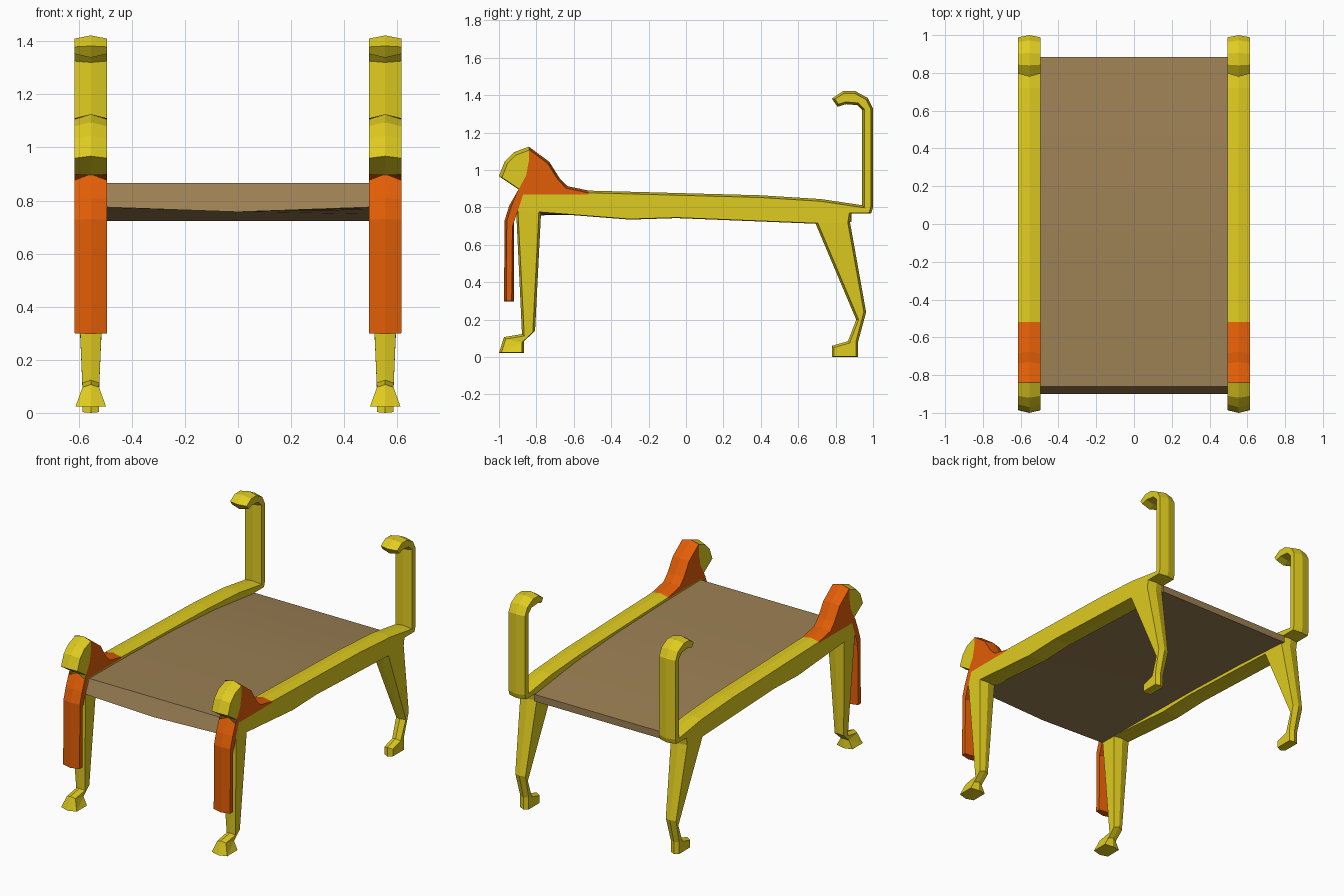
import bpy, bmesh
from mathutils import Vector, Matrix
from mathutils.geometry import tessellate_polygon

if "Cube" in bpy.data.objects:
    bpy.data.objects.remove(bpy.data.objects["Cube"])

CX = 0.5545      # centre of each animal-shaped side
HALF = 0.0605    # half thickness of the side
INSET = 0.012    # how far the flat cheeks step in from the ridge


def material(name, rgb):
    m = bpy.data.materials.new(name)
    m.diffuse_color = (*rgb, 1)
    m.use_nodes = True
    m.node_tree.nodes["Principled BSDF"].inputs["Base Color"].default_value = m.diffuse_color
    return m


yellow = material("gold yellow", (0.74, 0.60, 0.014))
orange = material("mane orange", (0.75, 0.11, 0.002))
brown = material("woven brown", (0.33, 0.215, 0.088))


def width(y, z):
    """Half thickness: full for the body, thin legs, flared front paws."""
    if z >= 0.7:
        return HALF
    if y < -0.86 and z < 0.05:
        return 0.057
    return 0.031 + max(0, z - 0.1) * 0.048


def add_object(name, bm, mat):
    me = bpy.data.meshes.new(name)
    bm.to_mesh(me)
    bm.free()
    me.materials.append(mat)
    ob = bpy.data.objects.new(name, me)
    bpy.context.collection.objects.link(ob)
    return ob


def profile(name, pts, mat, joined=(), wfun=width, pieces=None, inset=INSET):
    """Ridged slab from a counter-clockwise (y, z) outline, mirrored in x.
    Edges whose start index is in joined touch another part: no inset, no rim.
    pieces splits the cheek into simple sub-outlines (lists of indices)."""
    P = [Vector(p) for p in pts]
    n = len(P)
    normals, dist = [], []
    for i in range(n):
        e = (P[(i + 1) % n] - P[i]).normalized()
        normals.append(Vector((-e.y, e.x)))
        under = e.x > 0.7 and P[i].y < 1.2       # undersides are nearly flat
        dist.append(0 if i in joined else 0.003 if under else inset)
    bm = bmesh.new()
    mid, right, left, inner = [], [], [], []
    for i, p in enumerate(P):
        off = Matrix((normals[i - 1], normals[i])).inverted() @ Vector((dist[i - 1], dist[i]))
        if off.length > 2.2 * inset:
            off *= 2.2 * inset / off.length
        q = p + off
        w = wfun(*p)
        inner.append(q)
        mid.append(bm.verts.new((CX, p.x, p.y)))
        right.append(bm.verts.new((CX + w, q.x, q.y)))
        left.append(bm.verts.new((CX - w, q.x, q.y)))
    for i in range(n):
        j = (i + 1) % n
        if i not in joined:
            bm.faces.new((mid[i], mid[j], right[j], right[i]))
            bm.faces.new((left[i], left[j], mid[j], mid[i]))
    for ids in pieces or [list(range(n))]:
        for tri in tessellate_polygon([[inner[k].to_3d() for k in ids]]):
            a, b, c = (ids[t] for t in tri)
            u, v = inner[b] - inner[a], inner[c] - inner[a]
            if u.x * v.y - u.y * v.x < 0:
                b, c = c, b
            bm.faces.new((right[a], right[b], right[c]))
            bm.faces.new((left[a], left[c], left[b]))
    ob = add_object(name, bm, mat)
    ob.modifiers.new("both sides", 'MIRROR').use_axis[0] = True
    return ob


# body, legs and curled tail in one silhouette
body = [
    (-0.87, 0.87), (-0.907, 0.76), (-0.877, 0.123), (-0.973, 0.107),   # front leg
    (-1.0, 0.022), (-0.866, 0.022), (-0.866, 0.085), (-0.807, 0.14),   # front paw
    (-0.775, 0.772), (-0.30, 0.735), (-0.05, 0.743), (0.693, 0.713),   # belly
    (0.910, 0.20), (0.866, 0.085), (0.78, 0.06), (0.78, 0.0),          # back leg
    (0.92, 0.0), (0.92, 0.08), (0.963, 0.24), (0.877, 0.72),
    (0.885, 0.768), (0.99, 0.768),                                     # tail outside
    (1.0, 0.80), (1.0, 1.33), (0.972, 1.385), (0.905, 1.422), (0.84, 1.422),
    (0.780, 1.382), (0.81, 1.338), (0.855, 1.352), (0.915, 1.347),     # tail inside
    (0.942, 1.32), (0.942, 0.812),
    (0.72, 0.845), (0.40, 0.865), (-0.52, 0.89), (-0.52, 0.87),        # back
]
R = lambda a, b: list(range(a, b + 1))
profile("body_legs_and_tail", body, yellow, joined={0, 35, 36}, pieces=[
    [1, 2, 7, 8], R(2, 7),                    # front leg, paw
    [11, 12, 18, 19], R(12, 18),              # back leg, foot
    R(22, 32),                                # tail
    [0, 1] + R(8, 11) + R(19, 22) + R(32, 36),
])

# mane with the long lappet hanging in front of the leg
mane = [
    (-0.52, 0.87), (-0.52, 0.89), (-0.635, 0.914), (-0.675, 0.955), (-0.73, 1.043),
    (-0.84, 1.125), (-0.84, 1.05), (-0.855, 0.97), (-0.893, 0.90),
    (-0.945, 0.81), (-0.97, 0.73), (-0.973, 0.297), (-0.92, 0.297), (-0.92, 0.72),
    (-0.87, 0.87),
]
profile("mane", mane, orange, joined={0, 5, 6, 7, 13, 14}, wfun=lambda y, z: HALF)

# face, with a broader bevel
face = [
    (-0.84, 1.125), (-0.92, 1.095), (-0.97, 1.045), (-1.0, 0.967), (-0.893, 0.895),
    (-0.855, 0.97), (-0.84, 1.05),
]
profile("face", face, yellow, joined={4, 5, 6}, wfun=lambda y, z: HALF, inset=0.018)

# bed panel: gently arched along its length, thick sagging front, thin back edge
STATIONS = [  # y top, z top, y bottom, z bottom, extra sag in the middle
    (-0.86, 0.865, -0.90, 0.775, 0.018), (-0.45, 0.86, -0.45, 0.771, 0.010),
    (0.0, 0.848, 0.0, 0.764, 0.005), (0.45, 0.82, 0.45, 0.748, 0.002),
    (0.885, 0.768, 0.885, 0.722, 0.0),
]
bm = bmesh.new()
rows = []
for x in (-0.5, 0, 0.5):
    top = [bm.verts.new((x, s[0], s[1])) for s in STATIONS]
    low = [bm.verts.new((x, s[2], s[3] - (s[4] if x == 0 else 0))) for s in STATIONS]
    rows.append(low + top[::-1])
n = len(rows[0])
for a, b in zip(rows, rows[1:]):
    for k in range(n):
        m = (k + 1) % n
        bm.faces.new((a[k], a[m], b[m], b[k]))
bm.faces.new(rows[0][::-1])
bm.faces.new(rows[2])
bmesh.ops.recalc_face_normals(bm, faces=bm.faces)
bed = add_object("bed_panel", bm, brown)
bpy.context.view_layer.objects.active = bed
bed.select_set(True)
bpy.ops.object.shade_smooth_by_angle()
